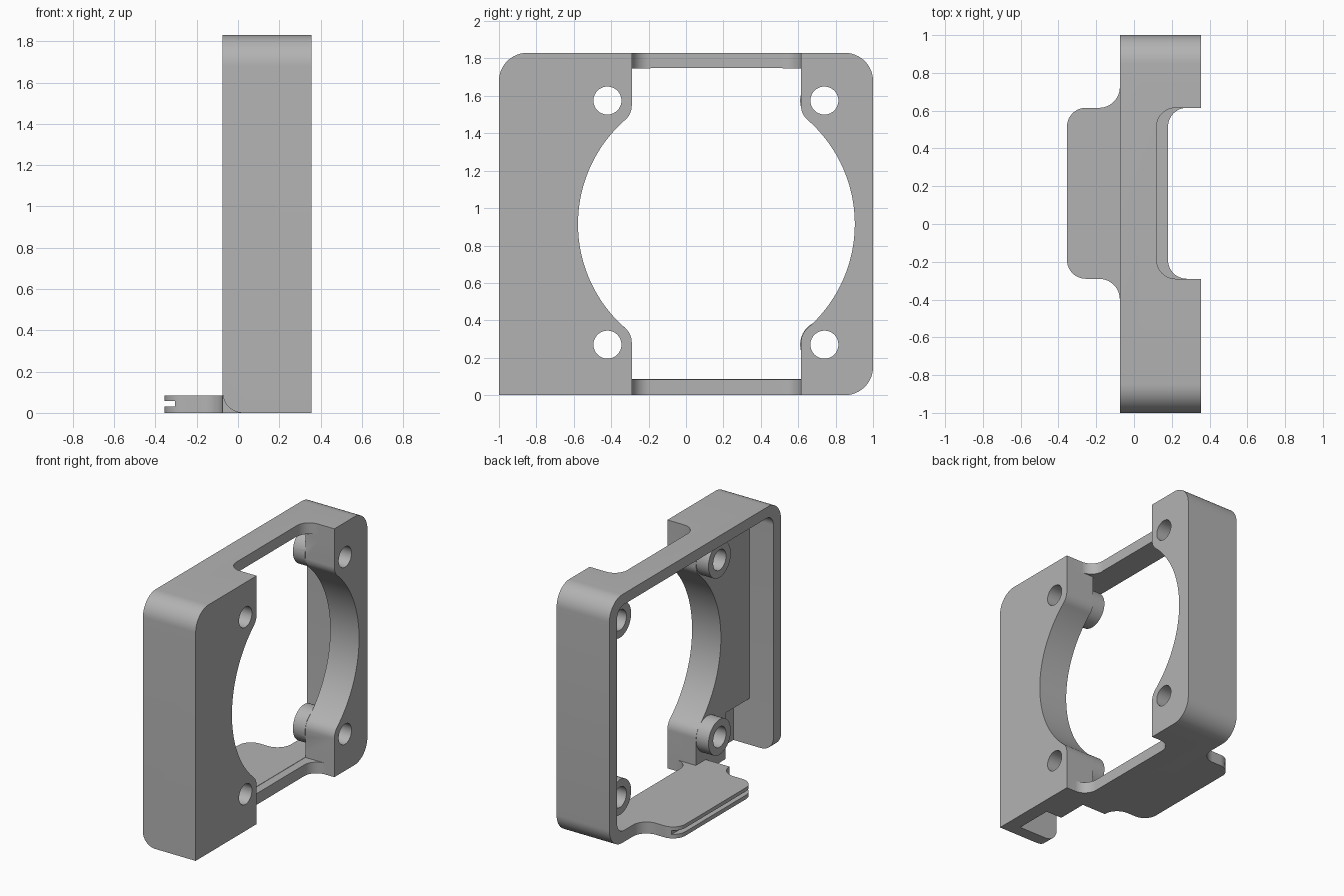
import bpy, bmesh
from math import pi, sin, cos, tan, atan2, sqrt
from mathutils import Vector

cube = bpy.data.objects.get("Cube")
if cube:
    bpy.data.objects.remove(cube, do_unlink=True)

grey = bpy.data.materials.new("neutral grey")
grey.use_nodes = True
COLOUR = (0.45, 0.45, 0.45, 1)
grey.diffuse_color = COLOUR
grey.node_tree.nodes["Principled BSDF"].inputs["Base Color"].default_value = COLOUR


def arc(cx, cy, r, a, b, n):
    return [(cx + r * cos(a + (b - a) * i / n), cy + r * sin(a + (b - a) * i / n))
            for i in range(n + 1)]


def rounded(corners, n=12):
    """Polygon from (u, v, radius) corners, each rounded by its radius."""
    out = []
    for i, (u, v, r) in enumerate(corners):
        p = Vector((u, v))
        if not r:
            out.append((u, v))
            continue
        d1 = (Vector(corners[i - 1][:2]) - p).normalized()
        d2 = (Vector(corners[(i + 1) % len(corners)][:2]) - p).normalized()
        half = d1.angle(d2) / 2
        c = p + (d1 + d2).normalized() * (r / sin(half))
        s = p + d1 * (r / tan(half)) - c
        e = p + d2 * (r / tan(half)) - c
        a, b = atan2(s.y, s.x), atan2(e.y, e.x)
        b += 2 * pi * (b - a < -pi) - 2 * pi * (b - a > pi)
        out += arc(c.x, c.y, r, a, b, n)
    return out


def rect(u0, u1, v0, v1, r=(0, 0, 0, 0)):
    return rounded([(u0, v0, r[0]), (u1, v0, r[1]), (u1, v1, r[2]), (u0, v1, r[3])])


def extrude(name, pts, axis, a, b):
    """Prism of a profile along an axis, from a to b."""
    place = {"X": lambda u, v, w: (w, u, v),
             "Y": lambda u, v, w: (u, w, v),
             "Z": lambda u, v, w: (u, v, w)}[axis]
    bm = bmesh.new()
    face = bm.faces.new([bm.verts.new(place(u, v, a)) for u, v in pts])
    ext = bmesh.ops.extrude_face_region(bm, geom=[face])
    verts = [g for g in ext["geom"] if isinstance(g, bmesh.types.BMVert)]
    bmesh.ops.translate(bm, verts=verts, vec=place(0, 0, b - a))
    bmesh.ops.recalc_face_normals(bm, faces=bm.faces)
    me = bpy.data.meshes.new(name)
    bm.to_mesh(me)
    bm.free()
    me.materials.append(grey)
    ob = bpy.data.objects.new(name, me)
    bpy.context.collection.objects.link(ob)
    return ob


def combine(part, operation):
    mod = frame.modifiers.new(part.name, "BOOLEAN")
    mod.operation, mod.solver, mod.object = operation, "EXACT", part
    bpy.context.view_layer.objects.active = frame
    bpy.ops.object.modifier_apply(modifier=mod.name)
    bpy.data.objects.remove(part, do_unlink=True)


def cut(*args):
    combine(extrude(*args), "DIFFERENCE")


def add(*args):
    combine(extrude(*args), "UNION")


BACK, INNER, FACE = -0.075, 0.12, 0.355
TOP, FLOOR, CEIL = 1.83, 0.085, 1.75
Y0, Y1 = -0.29, 0.615
CY, CZ = (Y0 + Y1) / 2, TOP / 2

# Outer block with three rounded corners, hollowed from the back
frame = extrude("fan_frame", rect(-1, 1, 0, TOP, (0, .15, .15, .15)), "X", BACK, FACE)
cut("cavity", rect(-.91, .91, FLOOR, CEIL, (0, .08, .08, .08)), "X", -0.5, INNER)

# Floor tab with flared root
add("tab", rounded([(.05, -.4, 0), (BACK, -.4, 0), (BACK, Y0, .11), (-.355, Y0, .1),
                    (-.355, Y1, .1), (BACK, Y1, .11), (BACK, .73, 0), (.05, .73, 0)]),
    "Z", 0, FLOOR)
cut("tab_groove", rect(-.5, -.305, .03, .058), "Y", -0.6, 0.9)

# Screw bosses
holes = [(y, z) for y in (-.42, .74) for z in (.27, 1.575)]
for y, z in holes:
    add("boss", arc(y, z, .13, 0, 2 * pi, 40)[:-1], "X", .02, INNER + .04)

# Round bore blended into the straight band
R, r = .74, .1
c = (Y1 - Y0) / 2 + r
h = sqrt((R + r) ** 2 - c * c)
a = atan2(h, c)
quarter = arc(0, 0, R, 0, a, 24) + arc(c, h, r, pi + a, pi, 10)[1:]
quarter.append((c - r, (CEIL - FLOOR) / 2))
upper = quarter + [(-u, v) for u, v in reversed(quarter)]
bore = upper + [(u, -v) for u, v in reversed(upper[1:-1])]
cut("bore", [(CY + u, CZ + v) for u, v in bore], "X", INNER - .001, .5)

# Notches through the top and bottom walls
for x, z0, z1 in ((INNER, CEIL - .05, 2), (.18, -.2, FLOOR + .05)):
    cut("wall_notch", rect(x, .6, Y0, Y1, (.1, 0, 0, .1)), "Z", z0, z1)

# Cable exit: floor slot, recess in the plate, rounded wall end
cut("floor_slot", rect(-.2, INNER, -.91, -.4), "Z", -.1, FLOOR + .02)
cut("cable_recess", rect(-.2, .25, -.91, -.63), "Z", -.1, .34)
cut("wall_end", [(-.2, -.1), (.025, -.1)] + arc(.025, .1, .1, 1.5 * pi, pi, 12)
    + [(-.2, .1)], "Y", -1.1, -.85)

# Screw holes
for y, z in holes:
    cut("screw_hole", arc(y, z, .075, 0, 2 * pi, 32)[:-1], "X", -.04, .5)

bpy.ops.object.select_all(action="DESELECT")
frame.select_set(True)
bpy.context.view_layer.objects.active = frame
bpy.ops.object.shade_smooth_by_angle(angle=.5)
